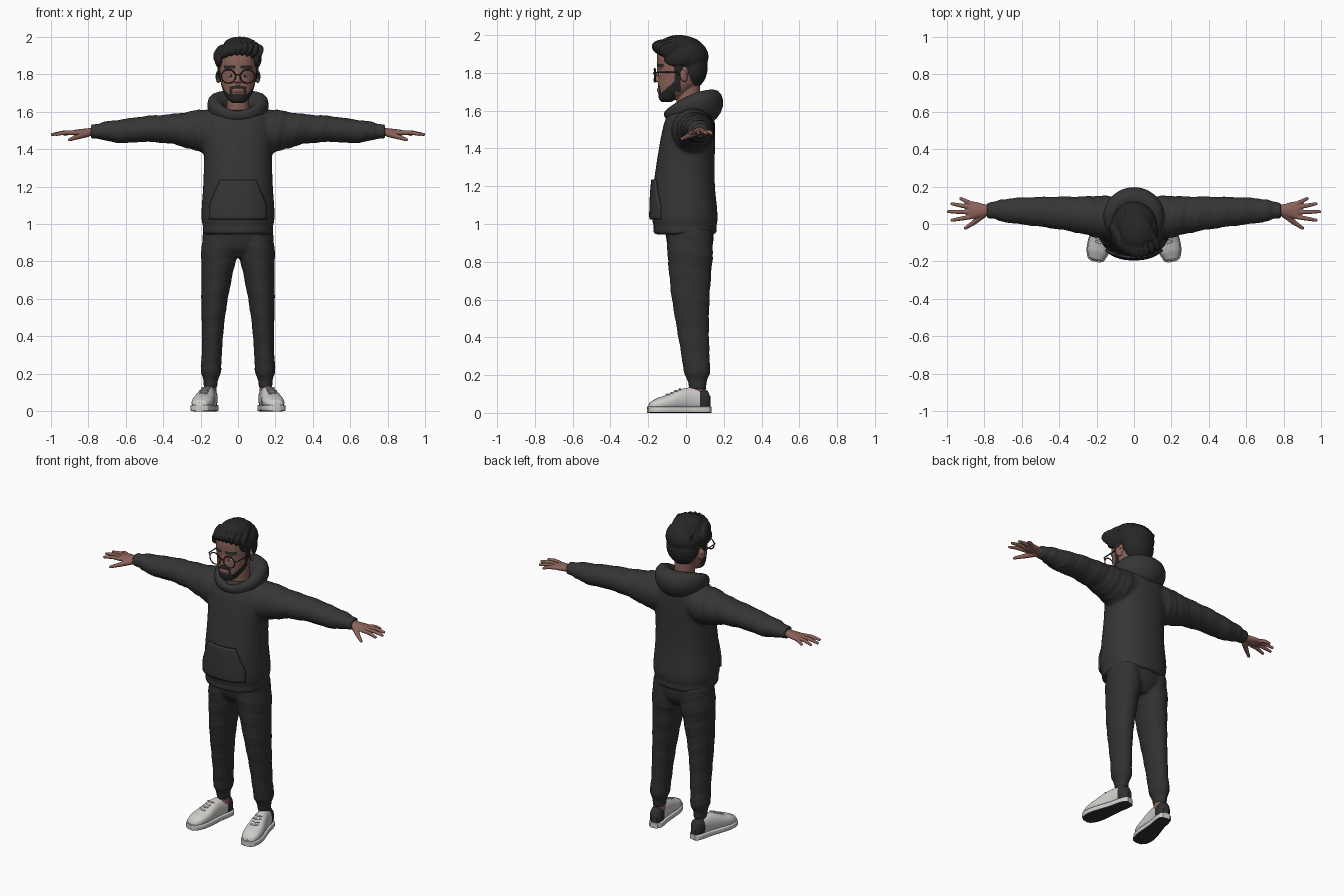
import bpy, bmesh
from math import sin, cos, pi
from mathutils import Vector, Matrix, Euler
from mathutils.bvhtree import BVHTree

if "Cube" in bpy.data.objects:
    bpy.data.objects.remove(bpy.data.objects["Cube"])


def colour(name, r, g, b):
    m = bpy.data.materials.new(name)
    m.use_nodes = True
    m.diffuse_color = (r, g, b, 1)
    bsdf = next(n for n in m.node_tree.nodes if n.type == "BSDF_PRINCIPLED")
    bsdf.inputs["Base Color"].default_value = (r, g, b, 1)
    bsdf.inputs["Roughness"].default_value = 0.8
    return m


HOODIE = colour("charcoal fleece", .036, .036, .036)
PANTS = colour("dark jersey", .03, .03, .03)
HAIR = colour("black hair", .02, .02, .021)
SKIN = colour("warm skin", .26, .125, .1)
LIPS = colour("lips", .2, .08, .07)
WHITE = colour("shoe white", .62, .61, .59)
RUBBER = colour("dark rubber", .03, .03, .032)
FRAME = colour("brown frame", .06, .03, .025)
EYE = colour("eye white", .5, .45, .42)


def loft(bm, rings, axis="Z", side=1, power=2, n=28, steps=5, wrinkle=0):
    """Closed tube through rings (t, u, v, radius u, radius v) along an axis."""
    samples = []
    for i in range(len(rings) - 1):
        a, b, c, d = (rings[max(0, min(len(rings) - 1, i + k))] for k in (-1, 0, 1, 2))
        for k in range(steps + (i == len(rings) - 2)):
            f = k / steps
            row = [q + f / 2 * (r - p + f * (2*p - 5*q + 4*r - s + f * (3*(q - r) + s - p)))
                   for p, q, r, s in zip(a, b, c, d)]
            row[0] = b[0] + (c[0] - b[0]) * f
            samples.append(row)
    loops = []
    for t, cu, cv, ru, rv in samples:
        loop = []
        for j in range(n):
            ang = 2 * pi * j / n
            w = 1 + wrinkle * sin(95 * t + 2 * ang) * cos(41 * t + ang)
            ca, sa = cos(ang), sin(ang)
            u = cu + max(ru, .002) * w * abs(ca) ** (2 / power) * (1 if ca > 0 else -1)
            v = cv + max(rv, .002) * w * abs(sa) ** (2 / power) * (1 if sa > 0 else -1)
            x, y, z = {"X": (t, u, v), "Y": (u, t, v), "Z": (u, v, t)}[axis]
            loop.append(bm.verts.new((x * side, y, z)))
        loops.append(loop)
    for p, q in zip(loops, loops[1:]):
        for j in range(n):
            bm.faces.new((p[j], p[(j + 1) % n], q[(j + 1) % n], q[j]))
    bm.faces.new(loops[0])
    bm.faces.new(loops[-1])


def ball(bm, centre, radii, rot=(0, 0, 0)):
    m = Matrix.LocRotScale(Vector(centre), Euler(rot), Vector(radii))
    bmesh.ops.create_uvsphere(bm, u_segments=20, v_segments=12, radius=1, matrix=m)


def finger(bm, p, q, r0, r1):
    p, q = Vector(p), Vector(q)
    m = Matrix.Translation((p + q) / 2) @ (q - p).to_track_quat("Z", "Y").to_matrix().to_4x4()
    bmesh.ops.create_cone(bm, cap_ends=True, segments=14, radius1=r0, radius2=r1,
                          depth=(q - p).length, matrix=m)
    ball(bm, p, (r0,) * 3)
    ball(bm, q, (r1,) * 3)


def finish(name, bm, mats, voxel=0, smooth=3, mirror=False, rule=None):
    """Make the object; fuse overlapping volumes when a voxel size is given."""
    bmesh.ops.recalc_face_normals(bm, faces=bm.faces)
    mesh = bpy.data.meshes.new(name)
    bm.to_mesh(mesh)
    bm.free()
    ob = bpy.data.objects.new(name, mesh)
    bpy.context.scene.collection.objects.link(ob)
    if voxel:
        mod = ob.modifiers.new("fuse", "REMESH")
        mod.mode, mod.voxel_size = "VOXEL", voxel
        mod = ob.modifiers.new("relax", "SMOOTH")
        mod.factor, mod.iterations = .5, smooth
        dg = bpy.context.evaluated_depsgraph_get()
        baked = bpy.data.meshes.new_from_object(ob.evaluated_get(dg))
        ob.modifiers.clear()
        ob.data = baked
        baked.name = name
    ob.data.materials.clear()
    for m in mats:
        ob.data.materials.append(m)
    for f in ob.data.polygons:
        f.use_smooth = True
        if rule:
            f.material_index = rule(*f.center)
    if not voxel:
        ob.data.set_sharp_from_angle(angle=.8)
    if mirror:
        ob.modifiers.new("mirror", "MIRROR")
    return ob


def wire(name, paths, radius, mat, cyclic=False):
    cu = bpy.data.curves.new(name, "CURVE")
    cu.dimensions, cu.bevel_depth, cu.bevel_resolution = "3D", radius, 2
    cu.use_fill_caps = True
    for pts in paths:
        sp = cu.splines.new("POLY")
        sp.points.add(len(pts) - 1)
        sp.use_cyclic_u = cyclic
        for p, co in zip(sp.points, pts):
            p.co = (*co, 1)
    cu.materials.append(mat)
    bpy.context.scene.collection.objects.link(bpy.data.objects.new(name, cu))


# Hoodie body and sleeves
bm = bmesh.new()
loft(bm, [(.945, 0, -.005, .18, .155), (.955, 0, -.005, .188, .167), (.99, 0, -.005, .187, .166),
          (1.01, 0, -.006, .193, .172), (1.06, 0, -.007, .195, .173), (1.2, 0, -.01, .186, .163),
          (1.35, 0, 0, .182, .152), (1.45, 0, .01, .19, .145), (1.53, 0, .018, .188, .135),
          (1.585, 0, .025, .16, .118), (1.61, 0, .03, .1, .075)], power=2.3, n=40)
for s in (1, -1):
    loft(bm, [(.05, .03, 1.5, .11, .1), (.15, .035, 1.5, .115, .112), (.2, .04, 1.497, .112, .113),
              (.26, .045, 1.501, .102, .099), (.35, .055, 1.507, .092, .08), (.5, .065, 1.507, .08, .069),
              (.62, .07, 1.495, .071, .064), (.72, .072, 1.496, .058, .05), (.74, .073, 1.495, .047, .041),
              (.785, .073, 1.495, .044, .038)], "X", s, steps=8, wrinkle=.045)
hoodie = finish("hoodie", bm, [HOODIE], voxel=.009, smooth=5)

# Kangaroo pocket draped on the front of the hoodie
tree = BVHTree.FromObject(hoodie, bpy.context.evaluated_depsgraph_get())
bm = bmesh.new()
bmesh.ops.create_grid(bm, x_segments=24, y_segments=16, size=1)
for v in bm.verts:
    h = (v.co.y + 1) / 2
    x = v.co.x * (.15 if h < .35 else .15 - .055 * (h - .35) / .65)
    z = 1.025 + .21 * h
    hit = tree.ray_cast(Vector((x, -1, z)), Vector((0, 1, 0)))[0]
    v.co = (x, hit.y - .007, z)
pocket = finish("front_pocket", bm, [HOODIE])
mod = pocket.modifiers.new("thickness", "SOLIDIFY")
mod.thickness, mod.offset = .016, 0

# Hood lying around the neck, fuller at the back
bm = bmesh.new()
N, M = 48, 16
grid = []
for i in range(N):
    a = 2 * pi * i / N
    b = (1 - cos(a)) / 2
    r, rz = .026 + .044 * b, .028 + .062 * b ** .7
    c = Vector((.113 * sin(a), -.09 + .215 * b, 1.575 + .05 * sin(b * pi * .6)))
    out = Vector((sin(a), -cos(a), 0))
    grid.append([bm.verts.new(c + out * r * (cos(t) + .25 * sin(t)) + Vector((0, 0, rz * sin(t))))
                 for t in (2 * pi * j / M for j in range(M))])
for i in range(N):
    p, q = grid[i], grid[(i + 1) % N]
    for j in range(M):
        bm.faces.new((p[j], q[j], q[(j + 1) % M], p[(j + 1) % M]))
finish("hood", bm, [HOODIE])

# Trousers with gathered cuffs
bm = bmesh.new()
loft(bm, [(.99, 0, .015, .175, .128), (.93, 0, .02, .19, .126), (.87, 0, .022, .16, .115),
          (.82, 0, .022, .05, .08)], n=36)
for s in (1, -1):
    loft(bm, [(.97, .095, .02, .09, .118), (.85, .1, .022, .097, .121), (.75, .11, .022, .085, .113),
              (.6, .125, .025, .071, .1), (.45, .134, .036, .059, .086), (.3, .14, .05, .054, .075),
              (.21, .145, .058, .055, .07), (.185, .145, .06, .045, .058), (.165, .146, .06, .039, .05),
              (.125, .146, .062, .037, .046)], side=s, steps=8, wrinkle=.025)
finish("trousers", bm, [PANTS], voxel=.009, smooth=5)

# Ankles
bm = bmesh.new()
loft(bm, [(.06, .146, .06, .032, .042), (.14, .146, .062, .032, .04)])
finish("ankle", bm, [SKIN], mirror=True)

# Shoes: upper with dark heel patch, sole with dark tread, laces
place = Matrix.Translation((.165, 0, 0)) @ Matrix.Rotation(.2, 4, "Z")
outline = [(-.2, .018, .046), (-.19, .038, .06), (-.15, .054, .08), (-.1, .057, .096), (-.04, .05, .122),
           (.02, .042, .134), (.08, .04, .126), (.115, .034, .118), (.13, .018, .09)]
bm = bmesh.new()
loft(bm, [(y, 0, (top + .012) / 2, rx, (top - .012) / 2) for y, rx, top in outline], "Y", power=2.3)
for f in bm.faces:
    f.material_index = int(f.calc_center_median().y > .065)
bm.transform(place)
shoe = bm
heel = [f.material_index for f in shoe.faces]
upper = finish("shoe_upper", shoe, [WHITE, RUBBER], mirror=True)
upper.data.polygons.foreach_set("material_index", heel)
bm = bmesh.new()
loft(bm, [(y * 1.03, 0, .017, rx + .005, .017) for y, rx, top in outline], "Y", power=7, n=32)
bm.transform(place)
finish("shoe_sole", bm, [WHITE, RUBBER], mirror=True, rule=lambda x, y, z: int(z < .004))
bm = bmesh.new()
for k in range(4):
    y = -.1 + .022 * k
    ball(bm, (0, y, .097 + .0095 * k), (.026, .006, .005), (.4, 0, .15 * (-1) ** k))
bm.transform(place)
finish("shoe_laces", bm, [WHITE], mirror=True)

# Hands
bm = bmesh.new()
for s in (1, -1):
    loft(bm, [(.76, .073, 1.493, .03, .022), (.8, .073, 1.49, .033, .021), (.84, .074, 1.488, .043, .019),
              (.875, .074, 1.487, .046, .015), (.885, .074, 1.487, .03, .01)], "X", s)
    for root, tip_x, tip_y in ((.038, .973, .02), (.063, .991, .066), (.088, .972, .108), (.108, .925, .136)):
        mid = (s * (.87 + tip_x) / 2, (root + tip_y) / 2, 1.488)
        finger(bm, (s * .87, root, 1.486), mid, .0125, .0115)
        finger(bm, mid, (s * tip_x, tip_y, 1.478), .0115, .0085)
    finger(bm, (s * .805, .05, 1.482), (s * .855, .008, 1.465), .019, .0135)
    finger(bm, (s * .855, .008, 1.465), (s * .9, -.022, 1.45), .0135, .009)
finish("hands", bm, [SKIN], voxel=.004, smooth=2)

# Head, neck, nose and ears, with beard, lips and brows coloured by region
bm = bmesh.new()
loft(bm, [(1.645, 0, -.105, .03, .025), (1.66, 0, -.095, .052, .048), (1.7, 0, -.065, .076, .083),
          (1.74, 0, -.042, .089, .107), (1.79, 0, -.03, .098, .119), (1.84, 0, -.03, .101, .123),
          (1.9, 0, -.03, .1, .122), (1.95, 0, -.03, .08, .1), (1.97, 0, -.03, .03, .03)], power=2.2)
loft(bm, [(1.54, 0, .03, .066, .068), (1.64, 0, .015, .06, .064), (1.74, 0, .01, .06, .064)])
loft(bm, [(1.755, 0, -.148, .014, .02), (1.77, 0, -.148, .013, .022), (1.8, 0, -.143, .009, .015),
          (1.83, 0, -.14, .009, .012)])
ball(bm, (0, -.158, 1.764), (.014, .015, .012))
ball(bm, (0, -.142, 1.709), (.03, .014, .011))
for s in (1, -1):
    ball(bm, (s * .012, -.148, 1.761), (.011, .013, .009))
    ball(bm, (s * .107, -.012, 1.785), (.011, .022, .034), (.2, 0, s * .35))
    ball(bm, (s * .04, -.132, 1.832), (.035, .016, .01), (0, 0, s * .3))


def face_paint(x, y, z):
    x = abs(x)
    jaw = y < -.056 and z < 1.694 + .9 * max(0, y + .13) and not (x < .026 and z > 1.7)
    burns = -.06 < y < -.028 and 1.7 < z < 1.85 and x > .07
    moustache = x < .045 and y < -.1 and 1.722 < z < 1.744 - x * .25
    corner = .03 < x < .045 and y < -.1 and 1.68 < z < 1.732
    brow = .014 < x < .075 and y < -.08 and 1.83 < z < 1.845
    if jaw or burns or moustache or corner or brow:
        return 1
    return 2 if x < .028 and y < -.12 and 1.7 < z < 1.717 else 0


finish("head", bm, [SKIN, HAIR, LIPS], voxel=.004, smooth=3, rule=face_paint)

# Eyes
bm = bmesh.new()
ball(bm, (.038, -.131, 1.792), (.015, .015, .011))
finish("eye", bm, [EYE], mirror=True)
bm = bmesh.new()
ball(bm, (.038, -.143, 1.792), (.007, .005, .007))
finish("iris", bm, [RUBBER], mirror=True)

# Round glasses
wire("glasses_rims", [[(s * .051 + .038 * cos(a), -.168 + .25 * abs(.038 * cos(a) * s + .02) * .5,
                        1.788 + .036 * sin(a)) for a in (2 * pi * k / 32 for k in range(32))]
                      for s in (1, -1)], .0035, FRAME, cyclic=True)
wire("glasses_arms", [[(s * .088, -.163, 1.8), (s * .104, -.15, 1.803), (s * .109, -.05, 1.803),
                       (s * .109, .005, 1.795)] for s in (1, -1)], .0035, FRAME)
wire("glasses_bridge", [[(-.014, -.167, 1.794), (0, -.172, 1.799), (.014, -.167, 1.794)]], .0035, FRAME)

# Hair: cap, nape, sides and swept-up front locks
bm = bmesh.new()
ball(bm, (0, .005, 1.885), (.12, .115, .097))
ball(bm, (0, .035, 1.83), (.104, .08, .112))
ball(bm, (.01, -.035, 1.955), (.088, .1, .045))
for s in (1, -1):
    ball(bm, (s * .1, -.035, 1.885), (.026, .085, .05), (.15, 0, 0))
    ball(bm, (s * .097, -.04, 1.83), (.012, .022, .045))
for i in range(8):
    x = -.096 + .028 * i
    ball(bm, (x, -.11 + 4 * x * x, 1.932 - 2 * x * x), (.019, .08, .046), (-.2, .3, .35))
    ball(bm, (x * .75 + .01, -.01, 1.962 - 3 * x * x), (.013, .1, .037), (-.15, 0, .3))
finish("hair", bm, [HAIR], voxel=.005, smooth=2)
